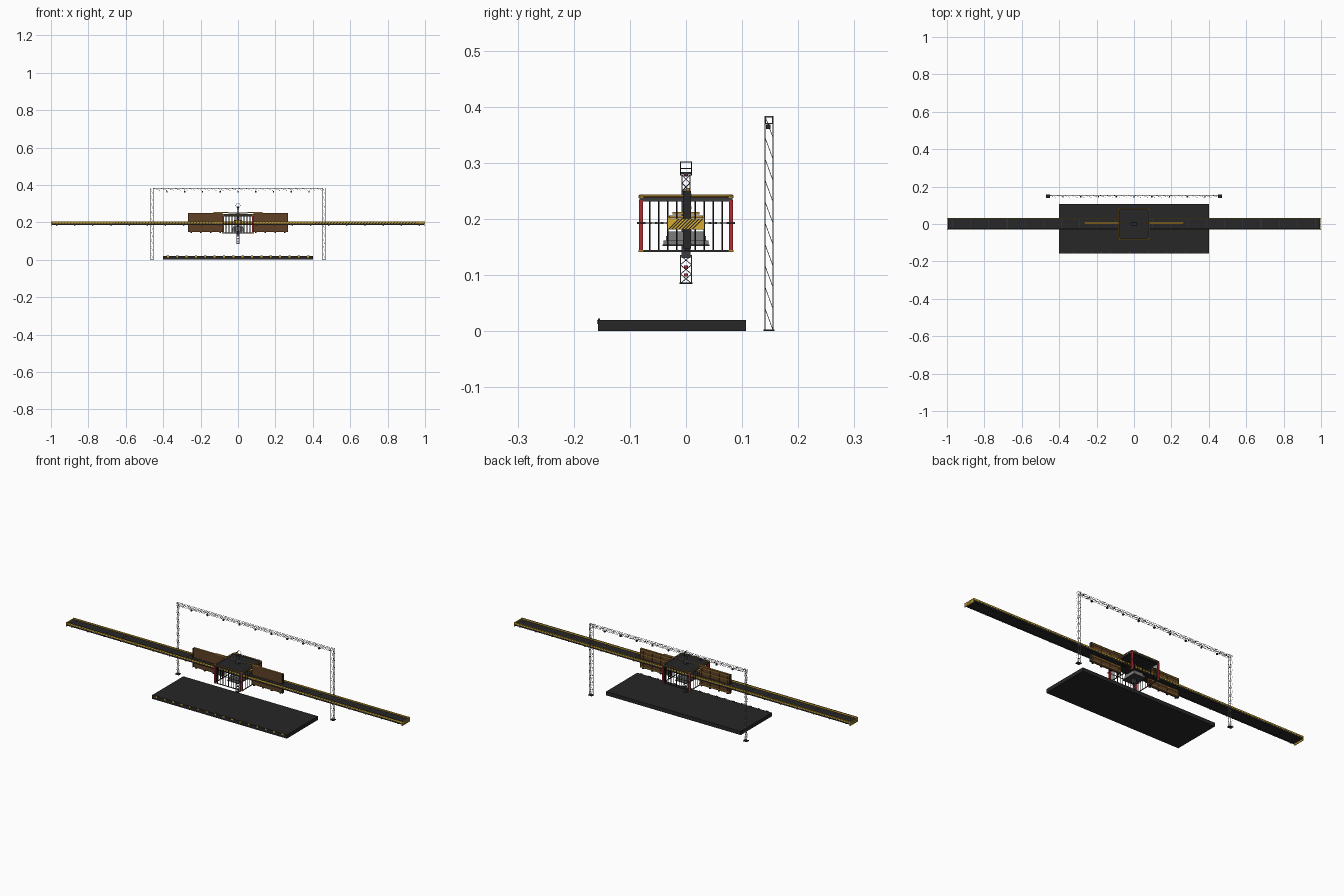
import bpy, bmesh, math
from mathutils import Vector, Matrix

if "Cube" in bpy.data.objects:
    bpy.data.objects.remove(bpy.data.objects["Cube"])


def material(name, rgb):
    m = bpy.data.materials.new(name)
    m.use_nodes = True
    m.diffuse_color = (*rgb, 1)
    m.node_tree.nodes["Principled BSDF"].inputs["Base Color"].default_value = (*rgb, 1)
    return m


BLACK = material("matte black", (0.02, 0.02, 0.021))
DARK = material("dark steel", (0.045, 0.045, 0.05))
STEEL = material("truss steel", (0.22, 0.22, 0.23))
GREY = material("machine grey", (0.2, 0.2, 0.2))
YELLOW = material("warning yellow", (0.66, 0.4, 0.025))
GOLD = material("amber gold", (0.45, 0.25, 0.04))
BROWN = material("rust brown", (0.115, 0.052, 0.019))
RED = material("post red", (0.42, 0.025, 0.03))


class Part:
    """Collects simple solids into one named, single-colour object."""

    def __init__(self, name, mat):
        self.name, self.mat, self.bm = name, mat, bmesh.new()

    def block(self, c, s):
        bmesh.ops.create_cube(self.bm, size=1, matrix=Matrix.Translation(c) @ Matrix.Diagonal((*s, 1)))
        return self

    def strut(self, a, b, r, sides=4):
        a, b = Vector(a), Vector(b)
        d = b - a
        m = Matrix.Translation((a + b) / 2) @ d.to_track_quat('Z', 'Y').to_matrix().to_4x4()
        bmesh.ops.create_cone(self.bm, cap_ends=True, segments=sides, radius1=r, radius2=r, depth=d.length, matrix=m)
        return self

    def loop(self, points, r):
        for a, b in zip(points, points[1:] + points[:1]):
            self.strut(a, b, r)
        return self

    def truss(self, start, end, across, up, bays, r, crossed=False):
        """Square lattice truss; opposite faces lean the same way unless crossed."""
        start, end, across, up = map(Vector, (start, end, across, up))
        corners = [across + up, across - up, -across - up, -across + up]
        for c in corners:
            self.strut(start + c, end + c, r)
        for p in (start, end):
            self.loop([p + c for c in corners], r)
        for i in range(bays):
            p, q = start.lerp(end, i / bays), start.lerp(end, (i + 1) / bays)
            for k in range(4):
                a, b = corners[k], corners[(k + 1) % 4]
                if k > 1 and not crossed:
                    a, b = b, a
                self.strut(p + a, q + b, r * 0.7)
        return self

    def stripes(self, origin, along, up, length, step, duty):
        """Slanted flat warning stripes on a vertical face."""
        o, along, up = map(Vector, (origin, along, up))
        slant = along * up.length
        for i in range(int((length - up.length) / step)):
            p = o + along * (i * step)
            w = along * step * duty
            vs = [self.bm.verts.new(v) for v in (p, p + w, p + w + slant + up, p + slant + up)]
            self.bm.faces.new(vs)
        return self

    def done(self):
        mesh = bpy.data.meshes.new(self.name)
        self.bm.to_mesh(mesh)
        self.bm.free()
        mesh.materials.append(self.mat)
        ob = bpy.data.objects.new(self.name, mesh)
        bpy.context.collection.objects.link(ob)


SIDES = (-1, 1)

# Stage platform with a row of footlights
Part("stage_platform", BLACK).block((0, -0.025, 0.01), (0.8, 0.264, 0.02)).done()
lights, lamps = Part("footlights", YELLOW), Part("footlight_housings", DARK)
for i in range(16):
    x = -0.375 + i * 0.05
    lamps.block((x, -0.155, 0.021), (0.012, 0.004, 0.004))
    lights.block((x, -0.1575, 0.0165), (0.01, 0.002, 0.007))
lights.done()
lamps.done()

# Lighting gantry behind the stage
gantry, feet = Part("gantry_truss", STEEL), Part("gantry_feet", BLACK)
for s in SIDES:
    gantry.truss((s * 0.46, 0.148, 0.002), (s * 0.46, 0.148, 0.383), (0.007, 0, 0), (0, 0.007, 0), 10, 0.0008)
    feet.block((s * 0.46, 0.148, 0.0015), (0.022, 0.02, 0.003))
gantry.truss((-0.453, 0.148, 0.376), (0.453, 0.148, 0.376), (0, 0.006, 0), (0, 0, 0.006), 24, 0.0008)
gantry.done()
feet.done()
spots = Part("gantry_spotlights", BLACK)
for i in range(9):
    x = -0.38 + i * 0.095
    spots.block((x, 0.147, 0.364), (0.007, 0.008, 0.008))
    spots.strut((x, 0.147, 0.364), (x, 0.147, 0.371), 0.001)
spots.done()

# Long walkway: deck, edge channels, cross joints and rollers
deck = Part("walkway_deck", BLACK).block((0, 0.001, 0.1925), (1.99, 0.056, 0.009))
joints, rollers = Part("walkway_joints", DARK), Part("walkway_rollers", BLACK)
for s in SIDES:
    deck.block((0, s * 0.0305, 0.1915), (1.99, 0.003, 0.01))
for i in range(21):
    x = -0.97 + i * 0.097
    joints.block((x, 0, 0.1973), (0.003, 0.054, 0.001))
    for s in SIDES:
        rollers.strut((x, s * 0.018, 0.185), (x, s * 0.028, 0.185), 0.004, 8)
joints.block((0, -0.0305, 0.2038), (1.99, 0.0036, 0.0012))
for part in (deck, joints, rollers):
    part.done()

# Yellow walkway borders and end plates with black warning stripes
edge, stripe = Part("walkway_border", YELLOW), Part("warning_stripes", BLACK)
for s in SIDES:
    edge.block((0, s * 0.031, 0.199), (2.0, 0.004, 0.0085))
    edge.block((s * 0.998, 0, 0.191), (0.004, 0.066, 0.02))
    stripe.stripes((-0.995, s * 0.0333, 0.195), (1, 0, 0), (0, 0, 0.0075), 1.99, 0.016, 0.25)
    stripe.stripes((s * 1.0003, -0.032, 0.182), (0, 1, 0), (0, 0, 0.018), 0.066, 0.006, 0.45)
edge.done()
stripe.done()

# Brown wing panels, battens on the back and dark outer frames
panel, batten = Part("wing_panels", BROWN), Part("wing_battens", GOLD)
hang = Part("wing_brackets", BLACK)
for s in SIDES:
    panel.block((s * 0.174, 0.003, 0.1985), (0.182, 0.006, 0.103))
    for z in (0.155, 0.178, 0.22, 0.243):
        batten.block((s * 0.174, 0.008, z), (0.18, 0.004, 0.004))
    batten.block((s * 0.174, 0.004, 0.2505), (0.182, 0.008, 0.001))
    hang.block((s * 0.2655, 0.002, 0.1985), (0.001, 0.014, 0.103))
    for i in range(4):
        x = s * (0.095 + i * 0.052)
        panel.block((x, 0.007, 0.1985), (0.006, 0.004, 0.1))
        hang.block((x, 0.003, 0.145), (0.008, 0.01, 0.005))
    batten.block((s * 0.09, 0.003, 0.253), (0.08, 0.006, 0.004))
for part in (panel, batten, hang):
    part.done()

# Central cage: red corner posts, bars, rims and dark roof
H = 0.081
posts, bars, rim = Part("cage_posts", RED), Part("cage_bars", BLACK), Part("cage_rims", DARK)
caps = Part("cage_corner_caps", GOLD)
for sx in SIDES:
    for sy in SIDES:
        posts.block((sx * 0.079, sy * 0.08, 0.189), (0.01, 0.007, 0.09))
        for z in (0.143, 0.239):
            caps.block((sx * 0.08, sy * 0.08, z), (0.009, 0.009, 0.004))
for i in range(1, 10):
    t = -H + i * H / 5
    for s in SIDES:
        bars.strut((t, s * H, 0.143), (t, s * H, 0.235), 0.002)
        bars.strut((s * H, t, 0.143), (s * H, t, 0.235), 0.0013)
for s in SIDES:
    for z, h in ((0.143, 0.003), (0.235, 0.007)):
        rim.block((0, s * H, z), (0.162, 0.004, h))
        rim.block((s * H, 0, z), (0.004, 0.162, h))
for part in (posts, bars, rim, caps):
    part.done()
Part("cage_roof", BLACK).block((0, 0, 0.235), (0.16, 0.16, 0.003)).done()

# Rounded amber rail on top of the cage
rail = []
for q, (sx, sy) in enumerate(((1, 1), (-1, 1), (-1, -1), (1, -1))):
    for k in range(4):
        a = (q + k / 3) * math.pi / 2
        rail.append((sx * 0.071 + 0.012 * math.cos(a), sy * 0.071 + 0.012 * math.sin(a), 0.241))
Part("cage_top_rail", GOLD).loop(rail, 0.0024).done()

# Chain around the middle of the cage
chain = Part("cage_chain", DARK)
C = 0.085
chain.loop([(C, C, 0.193), (-C, C, 0.193), (-C, -C, 0.193), (C, -C, 0.193)], 0.0009)
for i in range(17):
    t = -C + i * C / 8
    for s in SIDES:
        chain.block((t, s * C, 0.193), (0.005, 0.002, 0.004))
        chain.block((s * C, t, 0.193), (0.002, 0.005, 0.004))
chain.done()

# Hub machinery inside the cage
hub = Part("hub_steps", GREY)
for w, z in ((0.04, 0.158), (0.036, 0.166), (0.034, 0.174)):
    hub.block((0, 0, z), (w * 1.6, w * 2, 0.008))
hub.done()
Part("hub_base", DARK).block((0, 0, 0.153), (0.07, 0.084, 0.003)).done()
collar = Part("hub_collar", GOLD)
for w, z in ((0.03, 0.204), (0.024, 0.21)):
    collar.block((0, 0, z), (w * 1.8, w * 2, 0.005))
collar.done()
Part("hub_column", DARK).block((0, 0, 0.19), (0.016, 0.016, 0.12)).done()
Part("hub_spine", STEEL).block((0, 0, 0.25), (0.1, 0.005, 0.006)).done()

# Mast above and below the hub
mast = Part("mast_truss", STEEL)
mast.truss((0, 0, 0.085), (0, 0, 0.135), (0.007, 0, 0), (0, 0.01, 0), 3, 0.001, True)
mast.truss((0, 0, 0.25), (0, 0, 0.278), (0.005, 0, 0), (0, 0.007, 0), 2, 0.001, True)
mast.done()
beacons = Part("mast_beacons", RED)
for z in (0.1, 0.114, 0.279):
    beacons.strut((0, 0, z - 0.003), (0, 0, z + 0.003), 0.004, 12)
beacons.done()
Part("mast_foot", BLACK).block((0, 0, 0.0855), (0.017, 0.023, 0.002)).done()

# Hoop at the top of the mast
hoop = Part("mast_hoop", DARK)
N = 20
circle = [(0.0115 * math.cos(i * math.tau / N), 0.0115 * math.sin(i * math.tau / N) + 0.29) for i in range(N)]
for s in SIDES:
    hoop.loop([(x, s * 0.01, z) for x, z in circle], 0.001)
for x, z in circle[::5]:
    hoop.strut((x, -0.01, z), (x, 0.01, z), 0.001)
hoop.done()
Part("mast_hoop_seat", DARK).block((0, 0, 0.282), (0.01, 0.02, 0.003)).done()
